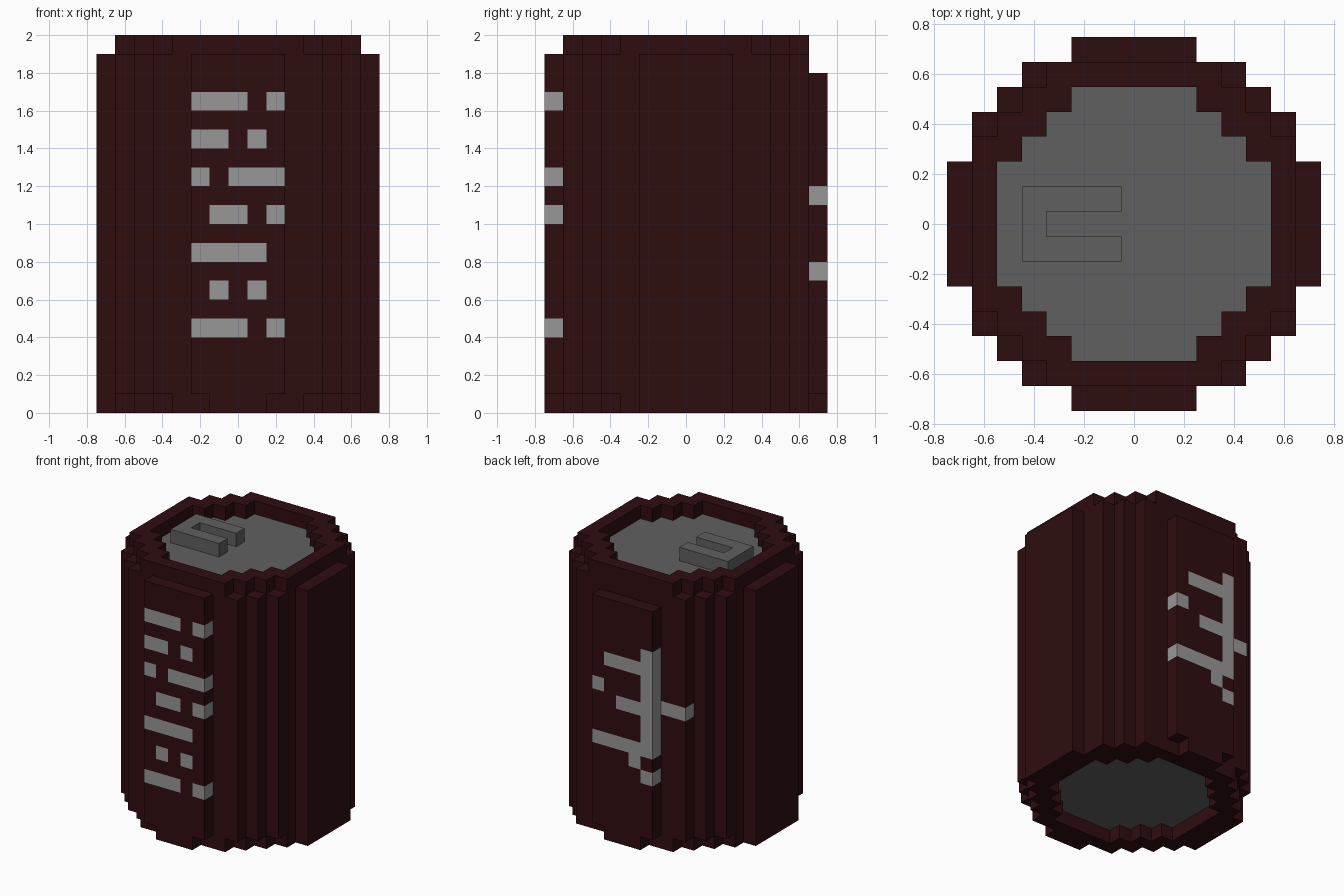
import bpy, bmesh
from mathutils import Vector

if "Cube" in bpy.data.objects:
    bpy.data.objects.remove(bpy.data.objects["Cube"])

# Blocky drinks can on a 0.1 unit cell grid; cell (i, j, k) is centred at x=i, y=j, z=k+0.5 cells
S = 0.1
OUTER = [7, 7, 7, 6, 6, 5, 4, 2]    # half width in cells for each |j|
ENDS = [7, 7, 7, 6, 5, 4, 3, 1]     # stepped-in outline of the first and last layers
INNER = [5, 5, 5, 4, 3, 2, -1, -1]  # lid and base outline


def material(name, rgb):
    m = bpy.data.materials.new(name)
    m.diffuse_color = (*rgb, 1.0)
    m.use_nodes = True
    m.node_tree.nodes["Principled BSDF"].inputs["Base Color"].default_value = m.diffuse_color
    return m


RED = material("dark red", (0.028, 0.004, 0.005))
LIGHT = material("light grey", (0.31, 0.31, 0.31))
GREY = material("lid grey", (0.117, 0.117, 0.117))


def box(i0, i1, j0, j1, k0, k1):
    """All cells in an inclusive range."""
    return {(i, j, k) for i in range(i0, i1 + 1)
            for j in range(j0, j1 + 1) for k in range(k0, k1 + 1)}


def in_shell(i, j, k):
    a, b = abs(i), abs(j)
    if a <= INNER[b]:
        return False
    if k == 19:
        return a <= ENDS[b] and max(a, b) <= 6
    if k == 0:
        full_corner = i > 2 and j > 2
        return a <= (OUTER if full_corner else ENDS)[b]
    if k == 18 and j == 7:          # back panel is one cell shorter
        return False
    return a <= OUTER[b]


# Cell sets of the parts
grid = box(-7, 7, -7, 7, 0, 19)
shell = {c for c in grid if in_shell(*c)}
core = {c for c in grid if 1 <= c[2] <= 18 and abs(c[0]) <= INNER[abs(c[1])]}
tab = box(-4, -1, -1, 1, 19, 19) - box(-3, -1, 0, 0, 19, 19)

# Light dashes on the front panel: (layer, first cell, last cell)
marks = set()
for k, a, b in [(16, -2, 0), (16, 2, 2), (14, -2, -1), (14, 1, 1),
                (12, -2, -2), (12, 0, 2), (10, -1, 0), (10, 2, 2),
                (8, -2, 1), (6, -1, -1), (6, 1, 1), (4, -2, 0), (4, 2, 2)]:
    marks |= box(a, b, -7, -7, k, k)

# Branching stripes on the back panel
marks |= box(-2, -2, 7, 7, 7, 14)
for k, a, b in [(13, -1, 1), (11, 2, 2), (10, -1, 0), (7, -1, 2),
                (6, -1, -1), (5, -2, -2)]:
    marks |= box(a, b, 7, 7, k, k)
marks |= box(-4, -3, 6, 6, 10, 10)

solid = shell | core | tab


def build(name, cells, mats, slot=lambda c: 0):
    """Skin a cell set with only its exposed faces."""
    bm = bmesh.new()
    verts = {}

    def vert(p):
        key = tuple(round(v * 2) for v in p)
        if key not in verts:
            verts[key] = bm.verts.new(Vector(p) * S)
        return verts[key]

    for c in sorted(cells):
        mid = Vector((c[0], c[1], c[2] + 0.5))
        for axis in range(3):
            for sign in (-1, 1):
                n = Vector((0, 0, 0))
                n[axis] = sign
                if tuple(int(c[d] + n[d]) for d in range(3)) in solid:
                    continue
                u = Vector((0, 0, 0))
                u[(axis + 1) % 3] = 0.5
                v = n.cross(u)
                f = bm.faces.new([vert(mid + n * 0.5 + q)
                                  for q in (-u - v, u - v, u + v, v - u)])
                f.material_index = slot(c)
    me = bpy.data.meshes.new(name)
    bm.to_mesh(me)
    bm.free()
    for m in mats:
        me.materials.append(m)
    bpy.context.collection.objects.link(bpy.data.objects.new(name, me))


build("can_wall", shell, [RED, LIGHT], lambda c: int(c in marks))
build("lid_and_base", core, [GREY])
build("pull_tab", tab, [GREY])
